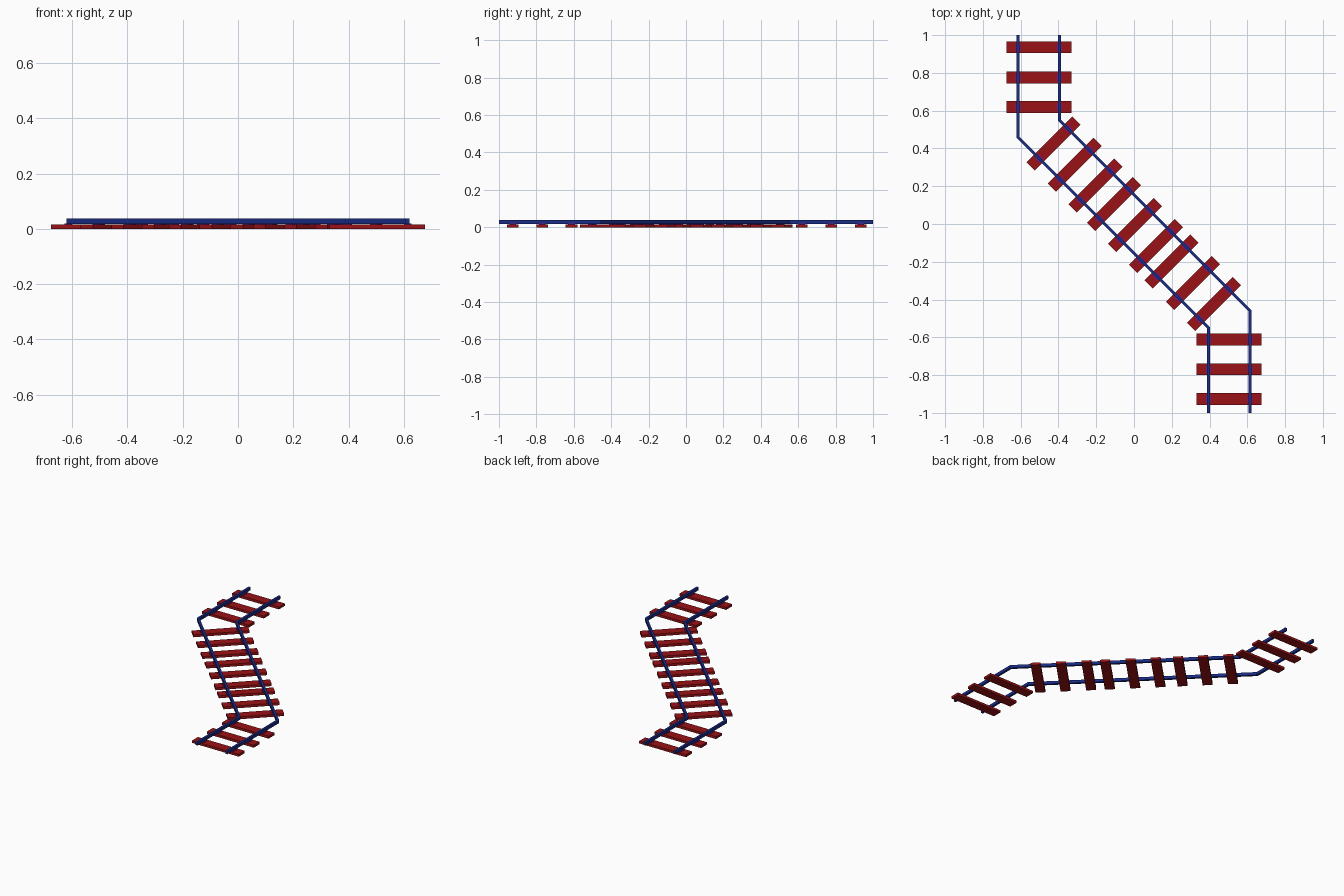
import bpy, bmesh, math
from mathutils import Matrix, Vector

if "Cube" in bpy.data.objects:
    bpy.data.objects.remove(bpy.data.objects["Cube"])

C = 0.504                       # centreline bend at (-C, C) and (C, -C)
GAUGE = 0.11                    # rail distance from centreline
T = math.tan(math.radians(22.5))


def material(name, rgb):
    m = bpy.data.materials.new(name)
    m.diffuse_color = (*rgb, 1)
    m.use_nodes = True
    m.node_tree.nodes["Principled BSDF"].inputs["Base Color"].default_value = m.diffuse_color
    return m


RED = material("red_sleeper", (0.32, 0.006, 0.008))
BLUE = material("blue_rail", (0.01, 0.025, 0.25))
PURPLE = material("purple_plate", (0.16, 0.01, 0.28))


def finish(bm, name, mat):
    bmesh.ops.recalc_face_normals(bm, faces=bm.faces[:])
    me = bpy.data.meshes.new(name)
    bm.to_mesh(me)
    bm.free()
    me.materials.append(mat)
    ob = bpy.data.objects.new(name, me)
    bpy.context.collection.objects.link(ob)
    return ob


def box(name, size, z, x, y, angle, mat, shift=0):
    bm = bmesh.new()
    m = (Matrix.Translation((x, y, z)) @ Matrix.Rotation(angle, 4, 'Z')
         @ Matrix.Translation((shift, 0, 0)) @ Matrix.Diagonal((*size, 1)))
    bmesh.ops.create_cube(bm, size=1, matrix=m)
    return finish(bm, name, mat)


def offset_path(d):
    return [(-C + d, 1), (-C + d, C + d * T), (C + d, -C + d * T), (C + d, -1)]


# Rails: rectangular section swept along a mitred path
def rail(name, d, half=0.0075, z0=0.018, z1=0.038):
    bm = bmesh.new()
    rings = []
    for a, b in zip(offset_path(d - half), offset_path(d + half)):
        rings.append([bm.verts.new((*p, z))
                      for p, z in ((a, z0), (b, z0), (b, z1), (a, z1))])
    for r, s in zip(rings, rings[1:]):
        for i in range(4):
            j = (i + 1) % 4
            bm.faces.new((r[i], r[j], s[j], s[i]))
    bm.faces.new(rings[0])
    bm.faces.new(rings[-1])
    finish(bm, name, BLUE)


rail("rail_left", -GAUGE)
rail("rail_right", GAUGE)

# Sleepers: straight ends plus the unevenly spaced diagonal run
places = [(-C, y, 0) for y in (0.935, 0.776, 0.619)]
places += [(C, y, 0) for y in (-0.612, -0.769, -0.926)]
places += [(t, -t, math.pi / 4) for t in
           (-0.426, -0.314, -0.204, -0.106, 0.005, 0.117, 0.199, 0.312, 0.423)]

for i, (x, y, ang) in enumerate(places):
    box(f"sleeper_{i + 1}", (0.344, 0.062, 0.016), 0.008, x, y, ang, RED)
    # Plates holding each rail to the sleeper
    for side, s in (("left", -1), ("right", 1)):
        box(f"rail_plate_{side}_{i + 1}", (0.028, 0.036, 0.005), 0.0175,
            x, y, ang, PURPLE, s * GAUGE)
